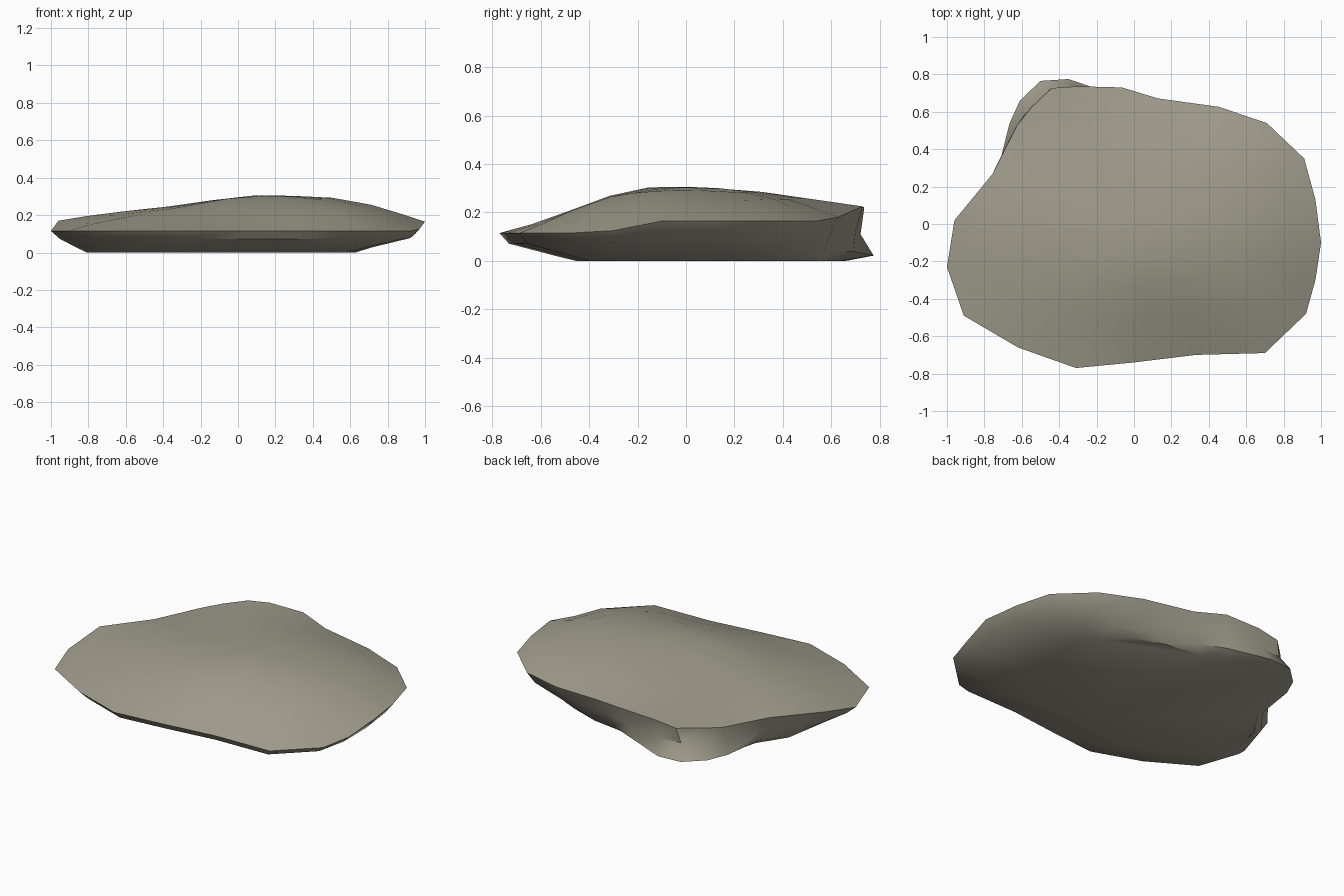
import bpy, bmesh
from mathutils import Vector

if "Cube" in bpy.data.objects:
    bpy.data.objects.remove(bpy.data.objects["Cube"])

# Rim outline seen from above: x, y, rim height, back-ledge weight
RIM = [(1.0, -.1, .165, 0), (.97, .13, .165, 0), (.91, .35, .165, 0), (.71, .54, .165, 0),
       (.45, .63, .18, .1), (.12, .68, .2, .25), (-.08, .745, .225, .4), (-.35, .775, .22, 1),
       (-.5, .765, .20, 1), (-.61, .66, .19, 1), (-.68, .55, .18, .8), (-.78, .27, .175, .3),
       (-.96, .02, .17, 0), (-1, -.23, .115, 0), (-.91, -.49, .115, 0), (-.62, -.66, .115, 0),
       (-.31, -.77, .115, 0), (0, -.74, .115, 0), (.33, -.70, .115, 0), (.70, -.69, .115, 0),
       (.92, -.48, .115, 0), (.97, -.3, .125, 0)]

# Height profiles of the domed top
HX = [(-1, .16), (-.96, .17), (-.75, .205), (-.25, .26), (-.05, .295), (.15, .31),
      (.5, .295), (.75, .25), (.82, .225), (1, .165)]
HY = [(-.77, .115), (-.5, .205), (-.4, .25), (-.18, .298), (0, .305), (.35, .285), (.78, .22)]


def interp(table, v):
    for (a, p), (b, q) in zip(table, table[1:]):
        if v <= b:
            return p + (q - p) * max(0, v - a) / (b - a)
    return table[-1][1]


def height(p):
    return interp(HX, p.x) * interp(HY, p.y) / .305


base, low, mid, rim = [], [], [], []
for x, y, z, w in RIM:
    o = Vector((x, y))
    # Flat underside and flared flank; the back left keeps a projecting ledge
    base.append((*(o * (.72 + .08 * w) + Vector((-.09, .1 - .06 * w))), 0))
    p = (o * .8 + Vector((-.06, .06))).lerp(o, w)
    low.append((*p, .22 * z * (1 - w) + .022 * w))
    p = o * (.95 - .02 * w)
    mid.append((*p, .62 * z * (1 - w) + .11 * w))
    p = o.lerp(o * .95 + Vector((.035, 0)), w)
    rim.append((*p, z))

# Rings climbing inward over the dome
rings = [base, low, mid, rim]
centre = Vector((.1, 0))
for t in (.86, .68, .45, .22):
    ring = []
    for x, y, z in rim:
        r = Vector((x, y))
        p = centre.lerp(r, t)
        ring.append((*p, height(p) + (z - height(r)) * t ** 3))
    rings.append(ring)

# Skin the rings and close underside and crown
bm = bmesh.new()
loops = [[bm.verts.new(c) for c in ring] for ring in rings]
n = len(RIM)
for a, b in zip(loops, loops[1:]):
    for i in range(n):
        j = (i + 1) % n
        bm.faces.new((a[i], a[j], b[j], b[i]))
bm.faces.new(loops[0][::-1])
apex = bm.verts.new((*centre, height(centre)))
for i in range(n):
    bm.faces.new((loops[-1][i], loops[-1][(i + 1) % n], apex))
bmesh.ops.recalc_face_normals(bm, faces=bm.faces)

mesh = bpy.data.meshes.new("flat_rock")
bm.to_mesh(mesh)
bm.free()
rock = bpy.data.objects.new("flat_rock", mesh)
bpy.context.collection.objects.link(rock)

# Stone colour
mat = bpy.data.materials.new("stone")
mat.diffuse_color = (.36, .34, .27, 1)
mat.use_nodes = True
mat.node_tree.nodes["Principled BSDF"].inputs["Base Color"].default_value = mat.diffuse_color
mesh.materials.append(mat)

bpy.context.view_layer.objects.active = rock
rock.select_set(True)
bpy.ops.object.shade_smooth_by_angle(angle=.6)
